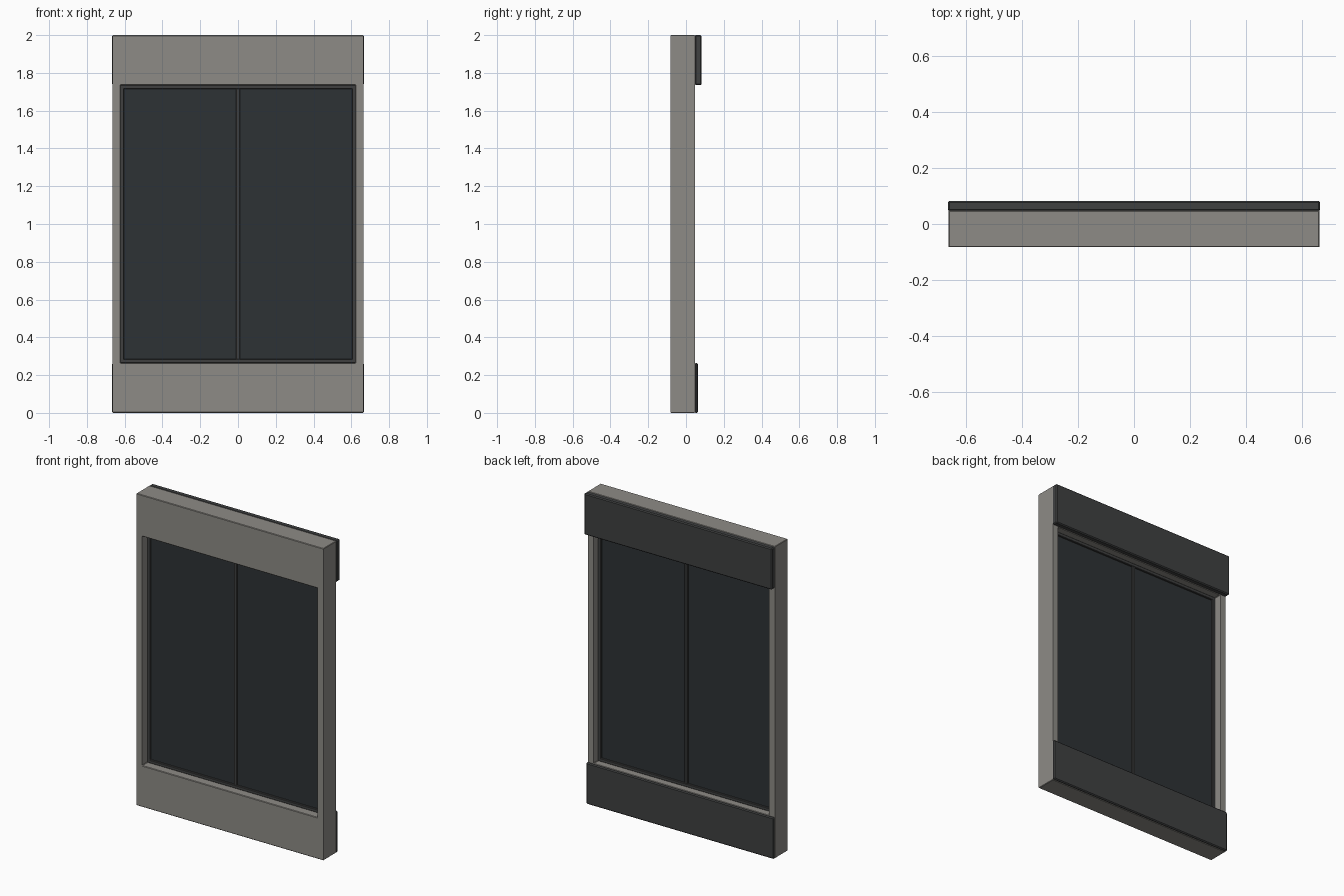
import bpy, bmesh

if "Cube" in bpy.data.objects:
    bpy.data.objects.remove(bpy.data.objects["Cube"])


def material(name, rgb):
    m = bpy.data.materials.new(name)
    m.diffuse_color = (*rgb, 1)
    m.use_nodes = True
    m.node_tree.nodes["Principled BSDF"].inputs["Base Color"].default_value = m.diffuse_color
    return m


concrete = material("concrete", (0.27, 0.26, 0.24))
panel = material("dark_panel", (0.05, 0.052, 0.053))
metal = material("dark_metal", (0.05, 0.051, 0.051))
glass = material("tinted_glass", (0.027, 0.032, 0.035))


def finish(name, bm, mat, bevel):
    bmesh.ops.recalc_face_normals(bm, faces=bm.faces)
    me = bpy.data.meshes.new(name)
    bm.to_mesh(me)
    bm.free()
    me.materials.append(mat)
    ob = bpy.data.objects.new(name, me)
    bpy.context.collection.objects.link(ob)
    if bevel:
        mod = ob.modifiers.new("bevel", 'BEVEL')
        mod.width, mod.segments = bevel, 1
    return ob


def box(name, x, y, z, mat, bevel=0.0):
    bm = bmesh.new()
    bmesh.ops.create_cube(bm, size=1)
    for v in bm.verts:
        v.co = [a + (c + 0.5) * (b - a) for c, (a, b) in zip(v.co, (x, y, z))]
    return finish(name, bm, mat, bevel)


def ring(name, outer, inner, y, mat, bevel=0.0):
    """Rectangular frame; outer and inner are (half width, bottom, top)."""
    bm = bmesh.new()
    loops = []
    for w, lo, hi in (outer, inner):
        loops.append([bm.verts.new((px, y[0], pz)) for px, pz in
                      ((-w, lo), (w, lo), (w, hi), (-w, hi))])
    o, i = loops
    faces = [bm.faces.new((o[k], o[(k + 1) % 4], i[(k + 1) % 4], i[k]))
             for k in range(4)]
    ext = bmesh.ops.extrude_face_region(bm, geom=faces, use_keep_orig=True)
    for v in ext["geom"]:
        if isinstance(v, bmesh.types.BMVert):
            v.co.y = y[1]
    return finish(name, bm, mat, bevel)


LO, HI, W = 0.265, 1.735, 0.623

# Concrete surround with the window opening
ring("wall_surround", (0.664, 0, 2), (W, LO, HI), (-0.083, 0.048), concrete, 0.003)

# Dark cladding bands on the back
box("upper_cladding", (-0.666, 0.666), (0.046, 0.083), (HI, 2), panel, 0.006)
box("lower_cladding", (-0.666, 0.666), (0.046, 0.063), (0, LO), panel, 0.006)

# Window frame, mullion and two panes
ring("window_frame", (W, LO, HI), (W - 0.02, LO + 0.02, HI - 0.02),
     (-0.03, 0.003), metal, 0.002)
box("window_mullion", (-0.01, 0.01), (-0.028, 0.001), (LO + 0.018, HI - 0.018), metal, 0.002)
for side, name in ((-1, "left_pane"), (1, "right_pane")):
    xs = sorted((side * 0.008, side * (W - 0.018)))
    box(name, xs, (-0.018, -0.009), (LO + 0.018, HI - 0.018), glass)
